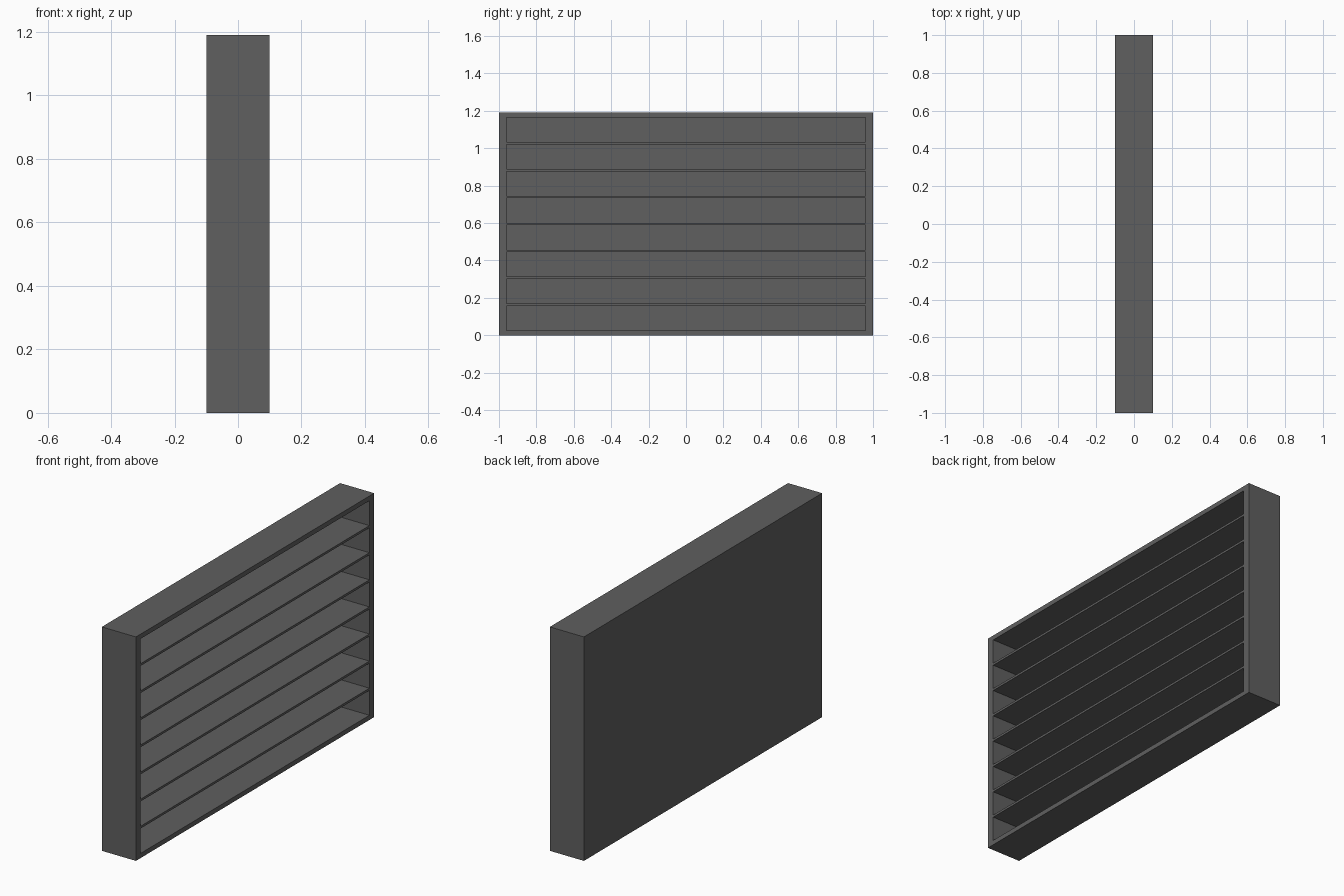
import bpy
import bmesh
from mathutils import Vector

cube = bpy.data.objects.get("Cube")
if cube:
    bpy.data.objects.remove(cube, do_unlink=True)

# Overall sizes
WIDTH, LENGTH, HEIGHT = 0.2, 2.0, 1.19
SIDE, RIM, SHELF, BACK = 0.04, 0.025, 0.012, 0.02
SLOTS = 8
slot = (HEIGHT - 2 * RIM - (SLOTS - 1) * SHELF) / SLOTS

# Dark grey finish
grey = bpy.data.materials.new("dark_grey")
grey.use_nodes = True
colour = (0.115, 0.115, 0.115, 1)
grey.diffuse_color = colour
grey.node_tree.nodes["Principled BSDF"].inputs["Base Color"].default_value = colour

# Solid block
bm = bmesh.new()
bmesh.ops.create_cube(bm, size=1)
for v in bm.verts:
    v.co = Vector((v.co.x * WIDTH, v.co.y * LENGTH, (v.co.z + 0.5) * HEIGHT))


def open_faces():
    bm.normal_update()
    return [f for f in bm.faces if f.normal.x > 0.9]


def cut(point, normal):
    faces = open_faces()
    edges = {e for f in faces for e in f.edges}
    verts = {v for f in faces for v in f.verts}
    bmesh.ops.bisect_plane(bm, geom=faces + list(edges) + list(verts),
                           plane_co=point, plane_no=normal)


# Mark the slot outlines on the open side
for y in (-1, 1):
    cut((0, y * (LENGTH / 2 - SIDE), 0), (0, 1, 0))
bottoms = [RIM + i * (slot + SHELF) for i in range(SLOTS)]
for z in bottoms:
    cut((0, 0, z), (0, 0, 1))
    cut((0, 0, z + slot), (0, 0, 1))

# Sink the slots, leaving the shelves, rim and back panel
slots = []
for f in open_faces():
    c = f.calc_center_median()
    if abs(c.y) < LENGTH / 2 - SIDE and any(z < c.z < z + slot for z in bottoms):
        slots.append(f)
bmesh.ops.inset_individual(bm, faces=slots, thickness=0, depth=-(WIDTH - BACK))
bmesh.ops.recalc_face_normals(bm, faces=bm.faces)

mesh = bpy.data.meshes.new("shelf_case")
bm.to_mesh(mesh)
bm.free()
mesh.materials.append(grey)
bpy.context.collection.objects.link(bpy.data.objects.new("shelf_case", mesh))
